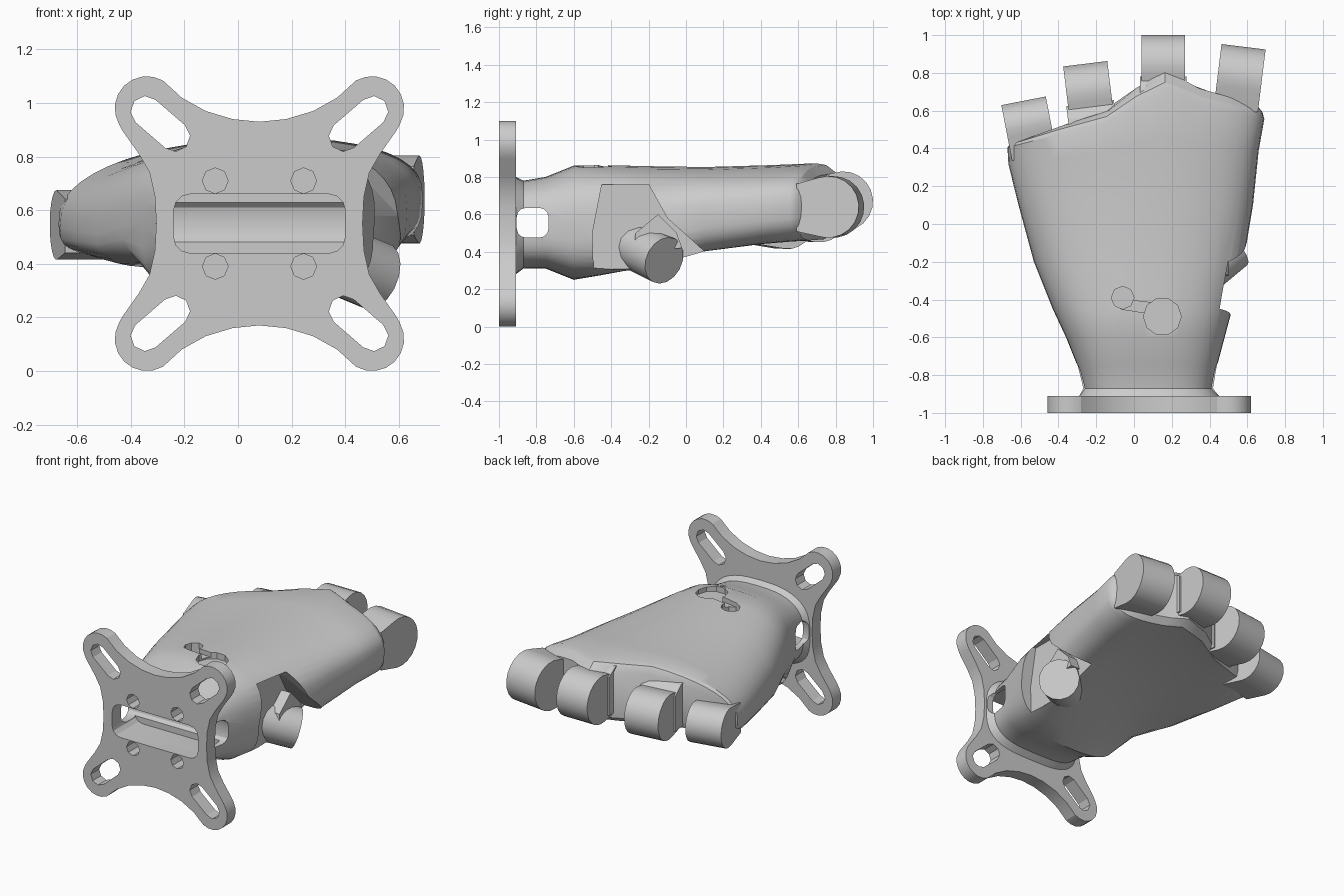
import bpy, bmesh
from math import sin, cos, pi, radians, copysign
from mathutils import Matrix, Vector

if "Cube" in bpy.data.objects:
    bpy.data.objects.remove(bpy.data.objects["Cube"])


def finish(name, bm, angle=30):
    bmesh.ops.recalc_face_normals(bm, faces=bm.faces[:])
    me = bpy.data.meshes.new(name)
    bm.to_mesh(me)
    bm.free()
    ob = bpy.data.objects.new(name, me)
    bpy.context.collection.objects.link(ob)
    shade(ob, angle)
    return ob


def shade(ob, angle=30):
    bpy.ops.object.select_all(action='DESELECT')
    bpy.context.view_layer.objects.active = ob
    ob.select_set(True)
    bpy.ops.object.shade_smooth_by_angle(angle=radians(angle))


def prism(name, pts, axis, a, b, mat=None, angle=20):
    """Extrude a 2D outline along an axis from a to b."""
    put = {'x': lambda p, k: (k, p[0], p[1]),
           'y': lambda p, k: (p[0], k, p[1]),
           'z': lambda p, k: (p[0], p[1], k)}[axis]
    bm = bmesh.new()
    lo = [bm.verts.new(put(p, a)) for p in pts]
    hi = [bm.verts.new(put(p, b)) for p in pts]
    n = len(pts)
    bm.faces.new(lo)
    bm.faces.new(hi[::-1])
    for i in range(n):
        bm.faces.new((lo[i], lo[(i + 1) % n], hi[(i + 1) % n], hi[i]))
    if mat:
        bm.transform(mat)
    return finish(name, bm, angle)


def arc(cx, cy, r, a0, a1, n):
    return [(cx + r * cos(radians(a0 + (a1 - a0) * i / n)),
             cy + r * sin(radians(a0 + (a1 - a0) * i / n))) for i in range(n + 1)]


def rounded(x0, x1, y0, y1, r):
    return (arc(x1 - r, y1 - r, r, 0, 90, 3) + arc(x0 + r, y1 - r, r, 90, 180, 3)
            + arc(x0 + r, y0 + r, r, 180, 270, 3) + arc(x1 - r, y0 + r, r, 270, 360, 3))


def cut(ob, cutters):
    bpy.context.view_layer.objects.active = ob
    for c in cutters:
        c.hide_render = True
        m = ob.modifiers.new('cut', 'BOOLEAN')
        m.operation, m.solver, m.object = 'DIFFERENCE', 'EXACT', c
        bpy.ops.object.modifier_apply(modifier=m.name)


def lerp_table(tab, x):
    for (x0, v0), (x1, v1) in zip(tab, tab[1:]):
        if x <= x1:
            return v0 + (v1 - v0) * (x - x0) / (x1 - x0)
    return tab[-1][1]


# Palm body: lofted cross-sections (y, left, right, top, bottom, hollow, tilt)
SECTIONS = [
    (-.91, -.29, .45, .80, .28, 0, 0), (-.87, -.27, .42, .78, .31, 0, 0),
    (-.75, -.30, .44, .80, .31, 0, 0), (-.60, -.36, .48, .86, .25, 0, 0),
    (-.45, -.43, .52, .865, .25, .02, .02), (-.20, -.53, .58, .86, .26, .07, .05),
    (.10, -.61, .63, .855, .355, .06, .08), (.40, -.665, .66, .865, .40, .05, .10),
    (.58, -.67, .69, .875, .42, .04, .10), (.62, -.66, .68, .865, .43, .03, .10),
    (.66, -.62, .65, .82, .48, .02, .09)]
FRONT_EDGE = [(-1, .43), (-.6, .52), (-.15, .61), (.0, .71), (.25, .80), (.5, .71), (1, .62)]
N = 44
bm = bmesh.new()
rings = []
for y, xl, xr, zt, zb, hollow, tilt in SECTIONS:
    ring = []
    for i in range(N):
        a = 2 * pi * i / N
        e = .75 if sin(a) >= 0 else .6
        u = copysign(abs(cos(a)) ** e, cos(a))
        v = copysign(abs(sin(a)) ** e, sin(a))
        z = (zt + zb) / 2 + v * (zt - zb) / 2
        if v < 0:
            z += hollow * max(0, 1 - (u / .85) ** 2) ** 1.2 * 1.4
        # left side drops on top and rises underneath
        g = max(0, (.2 - u) / 1.2) ** 1.5
        z -= tilt * g * min(1, 1 + v)
        if -.5 < y < .2:
            z += max(0, .39 - zb) * g * max(0, -v)
        k = max(0, y / .65) ** 2
        ring.append(bm.verts.new(((xl + xr) / 2 + u * (xr - xl) / 2,
                                  y + k * (lerp_table(FRONT_EDGE, u) - .65), z)))
    rings.append(ring)
for r0, r1 in zip(rings, rings[1:]):
    for i in range(N):
        j = (i + 1) % N
        bm.faces.new((r0[i], r0[j], r1[j], r1[i]))
bm.faces.new(rings[0])
# front cap in top-to-bottom strips, since the edge is curved
last = rings[-1]
for i in range(N // 2):
    quad = [last[i], last[i + 1], last[(N - i - 1) % N], last[(N - i) % N]]
    bm.faces.new(list(dict.fromkeys(quad)))
palm = finish('palm', bm)

# Mounting plate: quarter outline mirrored to four arms
CX, CZ = .08, .55
quarter = ([(.385, 0), (.39, .10), (.41, .19), (.45, .26), (.51, .345)]
           + arc(.42, .43, .12, -30, 120, 8)
           + [(.29, .47), (.20, .42), (.10, .39), (0, .38)])
outline = list(quarter)
outline += [(-x, z) for x, z in quarter[-2::-1]]
outline += [(-x, -z) for x, z in quarter[1:]]
outline += [(x, -z) for x, z in quarter[-2:0:-1]]
plate = prism('mounting_plate', [(CX + x, CZ + z) for x, z in outline], 'y', -1, -.91)

# Arm slots and screw holes
slots, screws = [], []
capsule = arc(.425, .42, .056, -48, 132, 4) + arc(.315, .325, .056, 132, 312, 4)
for sx in (1, -1):
    for sz in (1, -1):
        slots.append(prism('slot_cutter', [(CX + sx * x, CZ + sz * z) for x, z in capsule],
                           'y', -1.1, -.8))
        screws.append(prism('screw_cutter', arc(CX + sx * .165, CZ + sz * .16, .048, 0, 315, 7),
                            'y', -1.1, -.86))

# Wrist openings: front window and sideways passage
window = prism('window_cutter', rounded(-.24, .40, .44, .66, .06), 'y', -1.1, -.76)
passage = prism('passage_cutter', rounded(-.905, -.735, .475, .635, .05), 'x', -.9, .9)
# Thumb pocket and dimples on the back of the hand
pocket = prism('pocket_cutter', [(-.49, .15), (-.50, .50), (-.45, .76), (-.20, .76),
                                 (-.10, .58), (.10, .40), (.10, .15)], 'x', .43, .9)
dimples = [prism('dimple_cutter', arc(.15, -.49, .10, 0, 324, 9), 'z', .82, 1),
           prism('dimple_cutter', arc(-.06, -.39, .06, 0, 315, 7), 'z', .77, 1),
           prism('groove_cutter', [(-.07, -.45), (.12, -.48), (.12, -.42), (-.05, -.40)],
                 'z', .83, 1)]
cut(plate, slots + screws + [window])
cut(palm, screws + [window, passage, pocket] + dimples)
for c in slots + screws + [window, passage, pocket] + dimples:
    bpy.data.objects.remove(c)
shade(palm)
shade(plate, 20)

# Finger knuckles: rounded lugs (x, y, z, radius, width, turn)
FINGERS = [('little', -.56, .525, .545, .13, .24, 11), ('ring', -.24, .70, .60, .15, .235, 7),
           ('middle', .155, .84, .67, .16, .23, 0), ('index', .56, .775, .64, .165, .235, -7)]
for name, x, y, z, r, w, turn in FINGERS:
    mat = Matrix.Translation((x, y, z)) @ Matrix.Rotation(radians(turn), 4, 'Z')
    back = -.17
    lug = arc(0, 0, r, -100, 110, 12) + [(back, r * .75), (back, -r * .8)]
    prism(name + '_knuckle', lug, 'x', -w / 2, w / 2, mat, 35)
    # sloped collar blending the inner knuckles into the palm
    if name in ('ring', 'middle'):
        root = [(-.06, r * .8), (-.13, r * 1.1), (-.2, r * 1.2), (-.2, -r * .8), (-.06, -r * .8)]
        prism(name + '_root', root, 'x', -w * .54, w * .54, mat)

# Thumb stub with its mount in the pocket
rot = Vector((.6, .5, -.25)).to_track_quat('X', 'Z').to_matrix().to_4x4()
prism('thumb_knuckle', arc(0, 0, .13, 0, 337.5, 15), 'x', -.14, .12,
      Matrix.Translation((.43, -.19, .39)) @ rot, 35)
prism('thumb_mount', [(-.28, .40), (-.27, .50), (-.15, .60), (-.05, .50), (-.02, .42)],
      'x', .36, .50)
